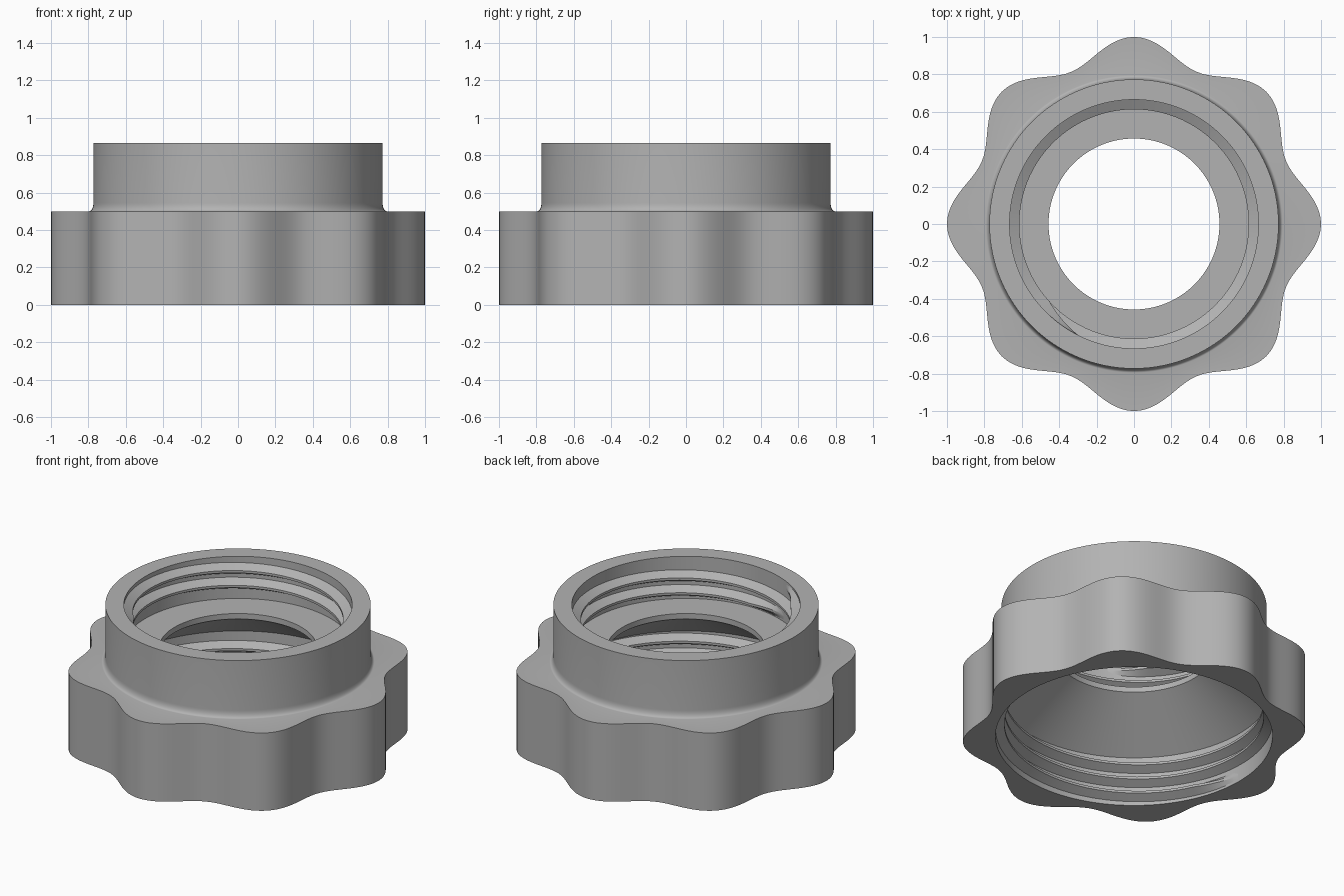
import bpy
import math

if "Cube" in bpy.data.objects:
    bpy.data.objects.remove(bpy.data.objects["Cube"], do_unlink=True)

grey = bpy.data.materials.new("plain grey")
grey.use_nodes = True
COLOUR = (0.45, 0.45, 0.45, 1)
grey.diffuse_color = COLOUR
grey.node_tree.nodes["Principled BSDF"].inputs["Base Color"].default_value = COLOUR


def make_object(name, verts, faces, angle=30):
    mesh = bpy.data.meshes.new(name)
    mesh.from_pydata(verts, [], faces)
    mesh.materials.append(grey)
    obj = bpy.data.objects.new(name, mesh)
    bpy.context.collection.objects.link(obj)
    bpy.ops.object.select_all(action="DESELECT")
    obj.select_set(True)
    bpy.context.view_layer.objects.active = obj
    bpy.ops.object.shade_smooth_by_angle(angle=math.radians(angle))
    return obj


def lobed_radius(a):
    # Eight soft grip lobes around the collar
    return 0.94 + 0.06 * math.cos(8 * a)


def lathe(name, profile, segments=192):
    """Spin a closed (radius, z) profile; radius None follows the lobes."""
    n = len(profile)
    verts, faces = [], []
    for i in range(segments):
        a = math.tau * i / segments
        for r, z in profile:
            r = lobed_radius(a) if r is None else r
            verts.append((r * math.cos(a), r * math.sin(a), z))
        j = (i + 1) % segments
        for k in range(n):
            m = (k + 1) % n
            faces.append((i * n + k, j * n + k, j * n + m, i * n + m))
    return make_object(name, verts, faces)


def thread(name, root, crest, z0, start, turns, pitch=0.095, steps=96):
    """Right-handed inner thread ridge with tapered ends."""
    verts, faces = [], []
    count = int(turns * steps)
    base = root + 0.004
    for i in range(count + 1):
        a = math.radians(start) + math.tau * i / steps
        taper = min(1, i / 6, (count - i) / 6)
        tip = base + (crest - base) * taper
        z = z0 + pitch * i / steps
        for r, dz in ((base, 0), (tip, 0.03), (tip, 0.045), (base, 0.075)):
            verts.append((r * math.cos(a), r * math.sin(a), z + dz))
        if i < count:
            b = i * 4
            for k in range(4):
                m = (k + 1) % 4
                faces.append((b + k, b + m, b + 4 + m, b + 4 + k))
    return make_object(name, verts, faces, 20)


# Body: lobed collar, fillet, neck, upper bore, ledge, cone, lower bore
NECK, FILLET = 0.773, 0.045
fillet = []
for i in range(9):
    t = math.pi / 2 * i / 8
    fillet.append((NECK + 0.022 * (1 - math.sin(t)),
                   0.5 + FILLET * (1 - math.cos(t))))
profile = [(None, 0), (None, 0.5)] + fillet + [
    (NECK, 0.866), (0.665, 0.866), (0.665, 0.595),
    (0.457, 0.595), (0.457, 0.56), (0.807, 0.32), (0.807, 0)]
lathe("coupling_body", profile)

# Threads in both bores
thread("upper_thread", 0.665, 0.613, 0.595, 245, 2.0)
thread("lower_thread", 0.807, 0.755, 0.01, 180, 2.5)
